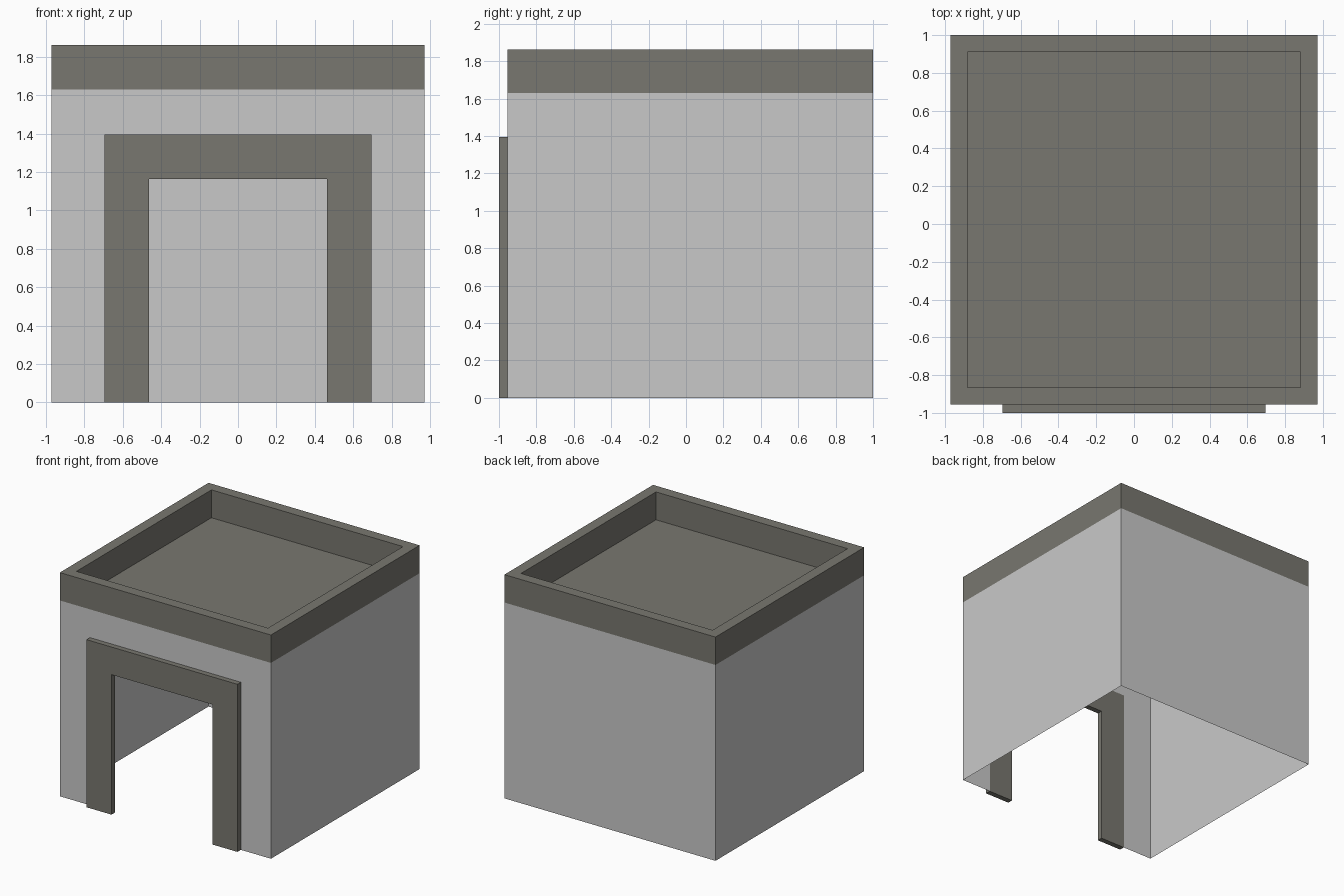
import bpy
import bmesh

cube = bpy.data.objects.get("Cube")
if cube:
    bpy.data.objects.remove(cube, do_unlink=True)


def material(name, rgb):
    m = bpy.data.materials.new(name)
    m.use_nodes = True
    m.diffuse_color = (*rgb, 1)
    m.node_tree.nodes["Principled BSDF"].inputs["Base Color"].default_value = (*rgb, 1)
    return m


def make_object(name, bm, mat):
    mesh = bpy.data.meshes.new(name)
    bm.to_mesh(mesh)
    bm.free()
    mesh.materials.append(mat)
    obj = bpy.data.objects.new(name, mesh)
    bpy.context.collection.objects.link(obj)
    return obj


def loop(bm, x, y0, y1, z):
    return [bm.verts.new(p) for p in ((-x, y0, z), (x, y0, z), (x, y1, z), (-x, y1, z))]


def bridge(bm, a, b):
    for i in range(4):
        j = (i + 1) % 4
        bm.faces.new((a[i], a[j], b[j], b[i]))


def arch(x, top):
    # doorway outline, open at the ground
    return [(-x, 0), (-x, top), (x, top), (x, 0)]


plaster = material("pale grey plaster", (0.584, 0.584, 0.584))
stone = material("dark olive stone", (0.19, 0.185, 0.16))

HALF, FRONT, BACK = 0.972, -0.955, 1.0
ROOF, TOP, RIM = 1.63, 1.862, 0.09
DOOR, DOOR_TOP, JAMB = 0.695, 1.395, 0.23

# Thin walls: three plain sides and a front with a doorway
bm = bmesh.new()
low = loop(bm, HALF, FRONT, BACK, 0)
high = loop(bm, HALF, FRONT, BACK, ROOF)
for i in (1, 2, 3):
    j = (i + 1) % 4
    bm.faces.new((low[i], low[j], high[j], high[i]))
door = [bm.verts.new((x, FRONT, z)) for x, z in arch(DOOR, DOOR_TOP)]
bm.faces.new((low[0], door[0], door[1], high[0]))
bm.faces.new((high[0], door[1], door[2], high[1]))
bm.faces.new((door[3], low[1], high[1], door[2]))
make_object("walls", bm, plaster)

# Parapet band, its rim and the sunken roof
bm = bmesh.new()
inner = (HALF - RIM, FRONT + RIM, BACK - RIM)
rings = [loop(bm, HALF, FRONT, BACK, ROOF), loop(bm, HALF, FRONT, BACK, TOP),
         loop(bm, *inner, TOP), loop(bm, *inner, ROOF)]
for a, b in zip(rings, rings[1:]):
    bridge(bm, a, b)
bm.faces.new(rings[3])
bridge(bm, rings[3], rings[0])
bmesh.ops.recalc_face_normals(bm, faces=bm.faces)
make_object("roof_parapet", bm, stone)

# Door frame standing proud of the front wall
bm = bmesh.new()
outline = arch(DOOR, DOOR_TOP) + arch(DOOR - JAMB, DOOR_TOP - JAMB)[::-1]
face = bm.faces.new([bm.verts.new((x, -1, z)) for x, z in outline])
out = bmesh.ops.extrude_face_region(bm, geom=[face], use_keep_orig=True)
moved = [v for v in out["geom"] if isinstance(v, bmesh.types.BMVert)]
bmesh.ops.translate(bm, verts=moved, vec=(0, FRONT + 1, 0))
bmesh.ops.recalc_face_normals(bm, faces=bm.faces)
make_object("door_frame", bm, stone)
